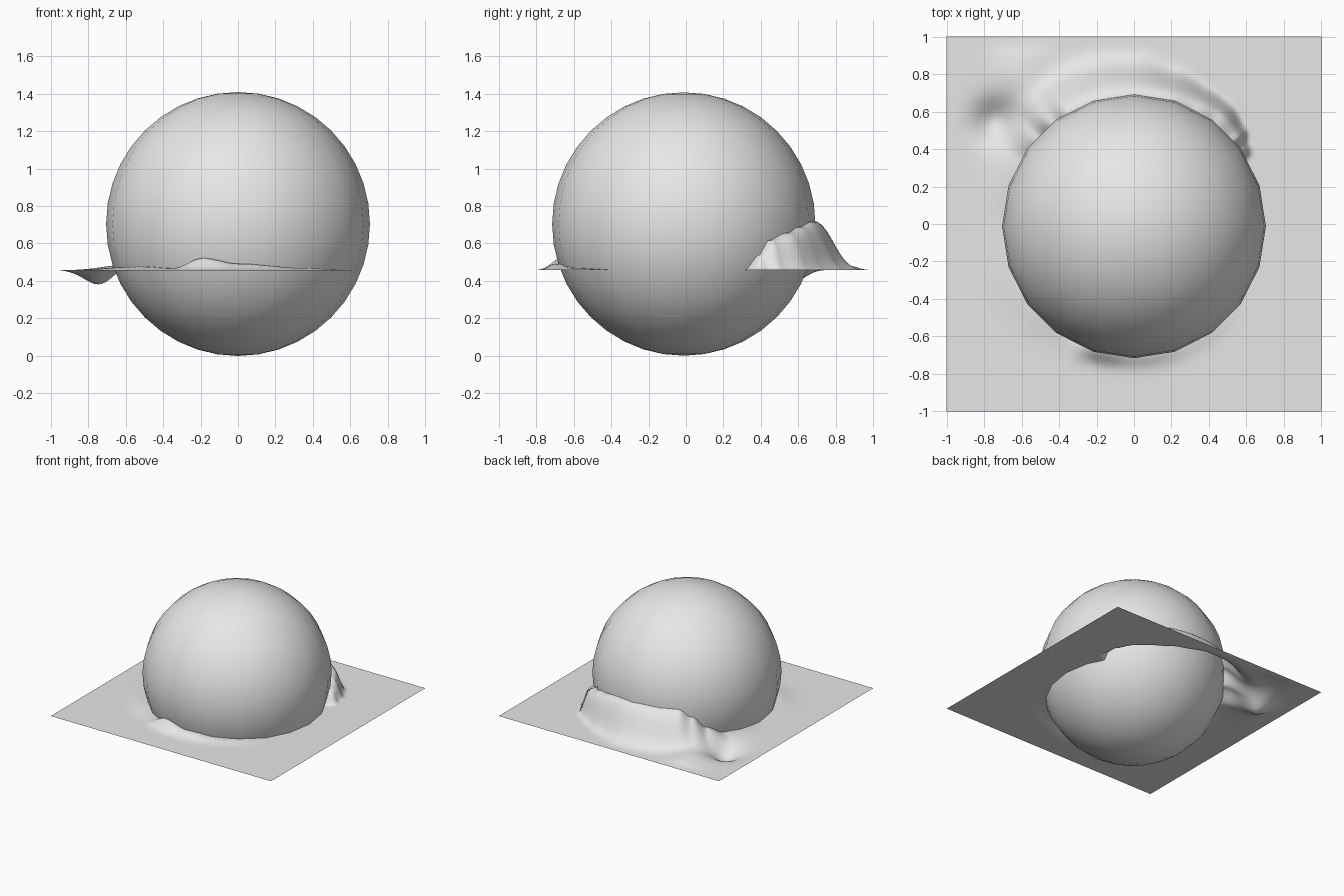
import bpy, bmesh, math

old = bpy.data.objects.get("Cube")
if old:
    bpy.data.objects.remove(old, do_unlink=True)

# One neutral grey for everything
grey = bpy.data.materials.new("light grey")
grey.use_nodes = True
colour = (0.8, 0.8, 0.8, 1)
grey.diffuse_color = colour
grey.node_tree.nodes["Principled BSDF"].inputs["Base Color"].default_value = colour

RADIUS = 0.704
CENTRE_Y = -0.012
LEVEL = 0.457

# Rim of the sheet around the ball: angle in degrees, height, reach, steepness
RIM = [
    (0, 0.0, 0.05, 2), (30, 0.0, 0.05, 4), (36, 0.08, 0.06, 5),
    (41, 0.16, 0.09, 5), (52, 0.2, 0.12, 5), (62, 0.23, 0.12, 4),
    (75, 0.26, 0.13, 3), (90, 0.265, 0.15, 2.5), (105, 0.265, 0.16, 2.5),
    (120, 0.26, 0.16, 2.5), (128, 0.2, 0.15, 2), (137, 0.1, 0.15, 2),
    (150, 0.03, 0.15, 2), (180, 0.01, 0.15, 2), (220, 0.02, 0.1, 2),
    (240, 0.01, 0.08, 2), (254, 0.065, 0.06, 2), (270, 0.035, 0.06, 2),
    (300, 0.012, 0.06, 2), (330, 0.0, 0.05, 2), (360, 0.0, 0.05, 2),
]


def rim_at(angle):
    for a, b in zip(RIM, RIM[1:]):
        if a[0] <= angle <= b[0]:
            t = (angle - a[0]) / (b[0] - a[0])
            t = t * t * (3 - 2 * t)
            return [p + (q - p) * t for p, q in zip(a[1:], b[1:])]
    return RIM[0][1:]


def blob(x, y, cx, cy, size):
    return math.exp(-((x - cx) ** 2 + (y - cy) ** 2) / size ** 2)


def sheet_height(x, y):
    dy = y - CENTRE_Y
    angle = math.degrees(math.atan2(dy, x)) % 360
    height, reach, power = rim_at(angle)
    away = max(0, math.hypot(x, dy) - 0.68)
    h = height * math.exp(-(away / reach) ** power)
    # Low swell and hollow beside the ridge
    h += 0.03 * blob(x, y, -0.6, 0.8, 0.15)
    h -= 0.08 * blob(x, y, -0.74, 0.55, 0.11)
    edge = min(1, (1 - max(abs(x), abs(y))) / 0.1)
    return LEVEL + h * edge


def finish(name, bm):
    mesh = bpy.data.meshes.new(name)
    bm.to_mesh(mesh)
    bm.free()
    mesh.materials.append(grey)
    mesh.shade_smooth()
    obj = bpy.data.objects.new(name, mesh)
    bpy.context.collection.objects.link(obj)
    return obj


# Ball
bm = bmesh.new()
bmesh.ops.create_uvsphere(bm, u_segments=20, v_segments=20, radius=RADIUS)
ball = finish("ball", bm)
ball.location = (0, CENTRE_Y, RADIUS)

# Rumpled sheet around the ball
bm = bmesh.new()
bmesh.ops.create_grid(bm, x_segments=140, y_segments=140, size=1)
for v in bm.verts:
    v.co.z = sheet_height(v.co.x, v.co.y)
finish("sheet", bm)
